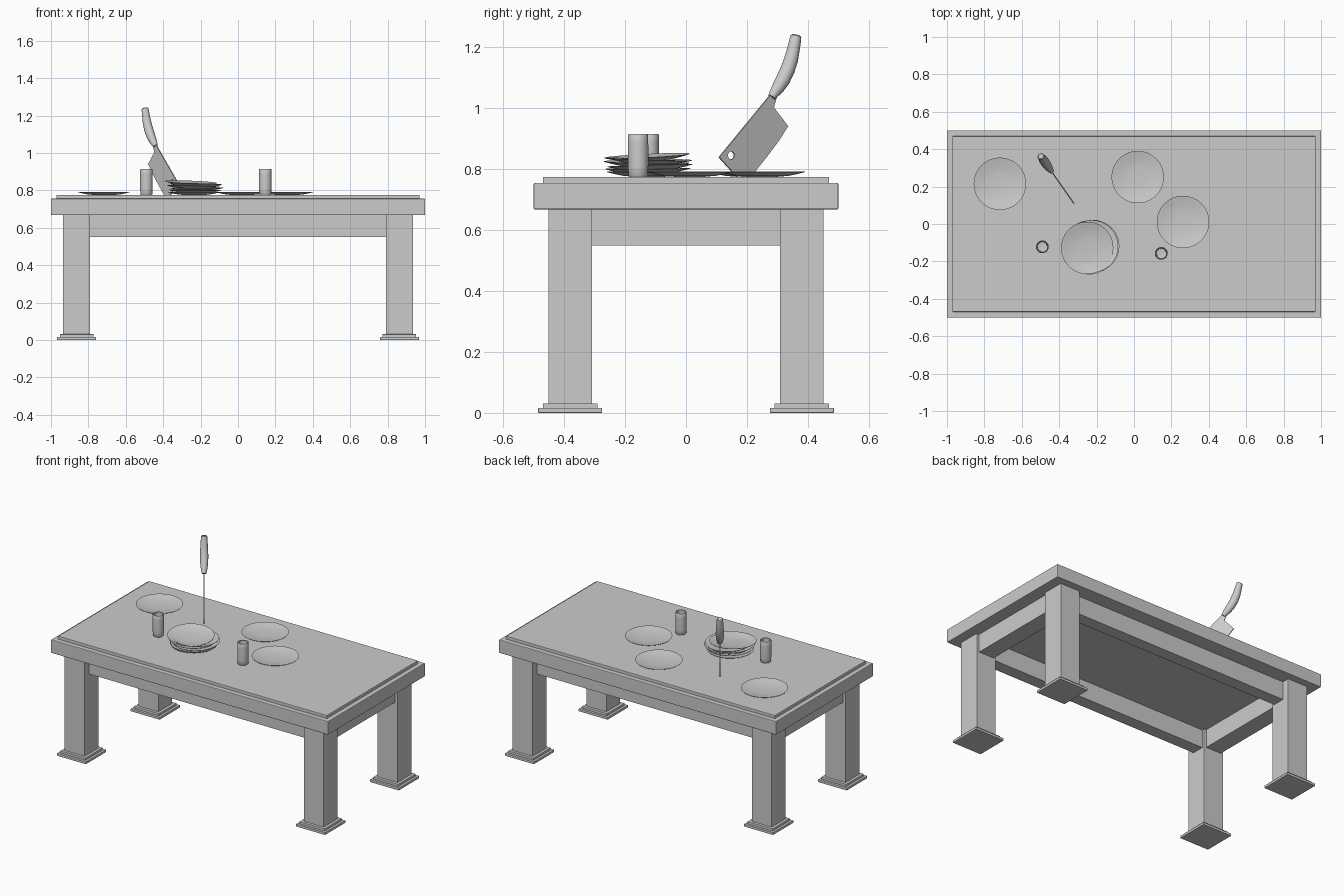
import bpy, bmesh, math
from mathutils import Matrix

if "Cube" in bpy.data.objects:
    bpy.data.objects.remove(bpy.data.objects["Cube"])


def finish(bm, name, loc=(0, 0, 0), rot=(0, 0, 0), smooth=False):
    bmesh.ops.recalc_face_normals(bm, faces=bm.faces[:])
    me = bpy.data.meshes.new(name)
    bm.to_mesh(me)
    bm.free()
    ob = bpy.data.objects.new(name, me)
    bpy.context.collection.objects.link(ob)
    ob.location, ob.rotation_euler = loc, rot
    if smooth:
        bpy.ops.object.select_all(action='DESELECT')
        ob.select_set(True)
        bpy.context.view_layer.objects.active = ob
        bpy.ops.object.shade_smooth_by_angle(angle=math.radians(40))
    return ob


def box(name, x0, x1, y0, y1, z0, z1, bevel=0.0):
    bm = bmesh.new()
    bmesh.ops.create_cube(bm, size=1)
    bmesh.ops.scale(bm, vec=(x1 - x0, y1 - y0, z1 - z0), verts=bm.verts)
    ob = finish(bm, name, ((x0 + x1) / 2, (y0 + y1) / 2, (z0 + z1) / 2))
    if bevel:
        mod = ob.modifiers.new("soft_edges", 'BEVEL')
        mod.width, mod.segments = bevel, 2
    return ob


def lathe(name, profile, loc, rot=(0, 0, 0), steps=48):
    bm = bmesh.new()
    vs = [bm.verts.new((r, 0, z)) for r, z in profile]
    es = [bm.edges.new(p) for p in zip(vs, vs[1:])]
    bmesh.ops.spin(bm, geom=vs + es, cent=(0, 0, 0), axis=(0, 0, 1),
                   angle=2 * math.pi, steps=steps)
    bmesh.ops.remove_doubles(bm, verts=bm.verts, dist=1e-5)
    return finish(bm, name, loc, rot, True)


# Table top: thick slab with a thinner inset board
box("table_slab", -1, 1, -0.5, 0.5, 0.668, 0.755, 0.004)
box("table_top_board", -0.97, 0.97, -0.47, 0.47, 0.75, 0.775, 0.003)

# Legs with two-step feet
for sx, a in ((-1, "left"), (1, "right")):
    for sy, b in ((-1, "front"), (1, "back")):
        cx, cy = sx * 0.863, sy * 0.38
        for part, h, z0, z1, bev in (("leg", 0.072, 0.028, 0.672, 0.001),
                                     ("foot_step", 0.09, 0.014, 0.031, 0.002),
                                     ("foot_base", 0.105, 0, 0.016, 0.002)):
            box(f"{b}_{a}_{part}", cx - h, cx + h, cy - h, cy + h, z0, z1, bev)

# Aprons between the legs
for s, a, b in ((-1, "front", "left"), (1, "back", "right")):
    y, x = s * 0.365, s * 0.862
    box(a + "_apron", -0.8, 0.8, y - 0.04, y + 0.04, 0.55, 0.67)
    box(b + "_apron", x - 0.055, x + 0.055, -0.32, 0.32, 0.55, 0.67)

# Plates: three loose, six in an untidy stack
PLATE = [(0, 0), (0.05, 0.0), (0.085, 0.003), (0.115, 0.009), (0.139, 0.015),
         (0.14, 0.017), (0.115, 0.012), (0.085, 0.006), (0.05, 0.003), (0, 0.003)]
for i, (x, y) in enumerate([(-0.717, 0.215), (0.02, 0.251), (0.262, 0.011)]):
    lathe(f"plate_{i + 1}", PLATE, (x, y, 0.775))
STACK = [(-0.235, -0.12, 0, 0), (-0.23, -0.125, 0.01, 0.01),
         (-0.218, -0.118, 0.03, -0.01), (-0.24, -0.13, -0.02, 0.03),
         (-0.225, -0.12, -0.03, 0.02), (-0.251, -0.127, 0.05, 0.04)]
for i, (x, y, rx, ry) in enumerate(STACK):
    lathe(f"stacked_plate_{i + 1}", PLATE, (x, y, 0.775 + 0.0105 * i), (rx, ry, 0))

# Hollow cups
CUP = [(0, 0), (0.029, 0), (0.032, 0.004), (0.033, 0.03), (0.034, 0.07),
       (0.033, 0.11), (0.033, 0.137), (0.031, 0.14), (0.027, 0.138),
       (0.026, 0.07), (0.025, 0.012), (0, 0.01)]
for i, (x, y) in enumerate([(-0.49, -0.122), (0.146, -0.157)]):
    lathe(f"cup_{i + 1}", CUP, (x, y, 0.775))

# Cleaver stuck in the table, drawn in its own vertical plane
K = math.hypot(0.7, 1)
PLANE = Matrix(((-0.7 / K, 0, 1 / K, -0.32), (1 / K, 0, 0.7 / K, 0.108),
                (0, 1, 0, 0), (0, 0, 0, 1)))


def curve_part(name, splines, dims, cyclic, radii=None, **settings):
    cu = bpy.data.curves.new(name, 'CURVE')
    cu.dimensions = dims
    for k, v in settings.items():
        setattr(cu, k, v)
    for pts in splines:
        sp = cu.splines.new('POLY')
        sp.points.add(len(pts) - 1)
        for i, (y, z) in enumerate(pts):
            sp.points[i].co = ((y - 0.108) * K, z, 0, 1)
            if radii:
                sp.points[i].radius = radii[i]
        sp.use_cyclic_u = cyclic
        sp.use_smooth = True
    ob = bpy.data.objects.new(name, cu)
    bpy.context.collection.objects.link(ob)
    ob.matrix_world = PLANE
    bpy.ops.object.select_all(action='DESELECT')
    ob.select_set(True)
    bpy.context.view_layer.objects.active = ob
    bpy.ops.object.convert(target='MESH')
    bpy.ops.object.shade_smooth_by_angle(angle=math.radians(40))


outline = [(0.108, 0.839), (0.187, 0.752), (0.22, 0.785), (0.26, 0.835),
           (0.305, 0.895), (0.334, 0.941), (0.287, 1.003), (0.298, 1.04),
           (0.283, 1.05), (0.268, 1.034)]
hole = [(0.147 + 0.013 / K * math.cos(t * math.pi / 12),
         0.845 + 0.013 * math.sin(t * math.pi / 12)) for t in range(24)]
curve_part("cleaver_blade", [outline, hole], '2D', True,
           fill_mode='BOTH', extrude=0.003)
curve_part("cleaver_handle",
           [[(0.281, 1.036), (0.288, 1.047), (0.302, 1.067), (0.318, 1.093),
             (0.333, 1.125), (0.345, 1.16), (0.353, 1.195), (0.359, 1.225),
             (0.361, 1.236), (0.362, 1.24)]], '3D', False,
           radii=[0.013, 0.016, 0.021, 0.024, 0.0245, 0.0235, 0.021, 0.0195, 0.018, 0.013],
           bevel_depth=1.0, bevel_resolution=6, use_fill_caps=True)
